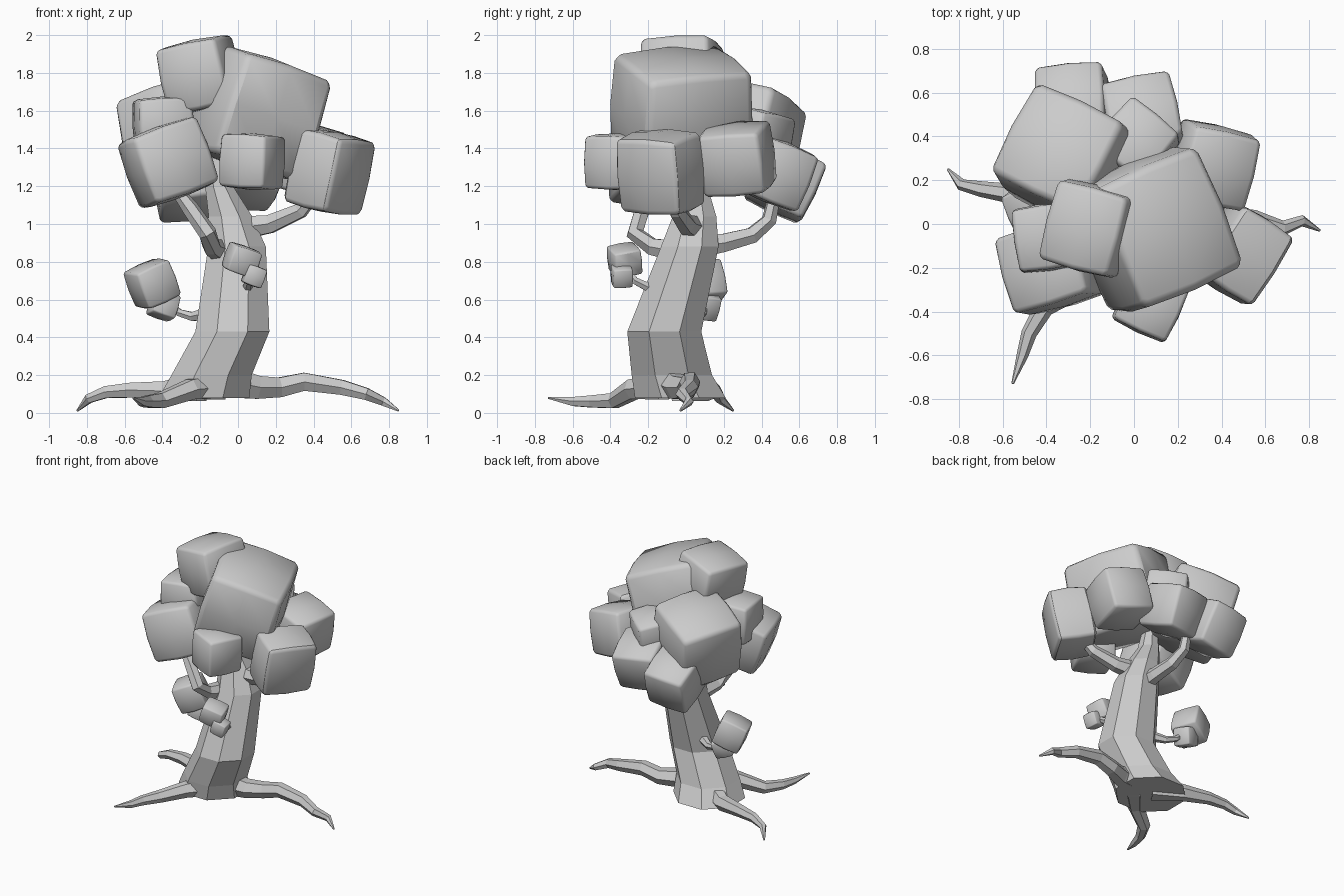
import bpy, bmesh
from math import radians, sin, cos, pi
from mathutils import Vector, Euler

if "Cube" in bpy.data.objects:
    bpy.data.objects.remove(bpy.data.objects["Cube"])


def finish(name, bm, smooth=None):
    bmesh.ops.recalc_face_normals(bm, faces=bm.faces)
    mesh = bpy.data.meshes.new(name)
    bm.to_mesh(mesh)
    bm.free()
    ob = bpy.data.objects.new(name, mesh)
    bpy.context.collection.objects.link(ob)
    if smooth:
        bpy.ops.object.select_all(action='DESELECT')
        ob.select_set(True)
        bpy.context.view_layer.objects.active = ob
        bpy.ops.object.shade_smooth_by_angle(angle=radians(smooth))
    return ob


def tube(name, path, sides, level=False):
    """Faceted limb; path points are (x, y, z, radius)."""
    bm = bmesh.new()
    pts = [Vector(p[:3]) for p in path]
    rings, u = [], None
    for i, p in enumerate(pts):
        d = (pts[min(i + 1, len(pts) - 1)] - pts[max(i - 1, 0)]).normalized()
        if level:
            d = Vector((0, 0, 1))
        if u is None:
            u = Vector((0, 0, 1)) if abs(d.z) < 0.8 else Vector((1, 0, 0))
        u = (u - d * u.dot(d)).normalized()
        v = d.cross(u)
        r = path[i][3]
        rings.append([bm.verts.new(p + r * (u * cos(a) + v * sin(a)))
                      for a in (2 * pi * (k + 0.5) / sides for k in range(sides))])
    for a, b in zip(rings, rings[1:]):
        for k in range(sides):
            j = (k + 1) % sides
            bm.faces.new((a[k], a[j], b[j], b[k]))
    bm.faces.new(rings[0])
    bm.faces.new(rings[-1])
    return finish(name, bm)


def leaf_block(name, centre, half, tilt):
    """Bulging box with softened edges; half is (x, y, z)."""
    bm = bmesh.new()
    bmesh.ops.create_cube(bm, size=2)
    bmesh.ops.subdivide_edges(bm, edges=bm.edges[:], cuts=3, use_grid_fill=True)
    rot = Euler([radians(t) for t in tilt], 'ZYX').to_matrix()
    for v in bm.verts:
        p = Vector([c * 1.75 if abs(c) < 0.75 else c for c in v.co])
        p /= sum(abs(c) ** 6.5 for c in p) ** (1 / 6.5)
        v.co = rot @ Vector([a * b for a, b in zip(p, half)]) + Vector(centre)
    return finish(name, bm, 30)


# Trunk
tube("trunk", [(-.18, -.03, .08, .26), (-.14, -.075, .2, .23), (-.03, -.115, .43, .212),
               (-.005, .02, .88, .165), (-.04, .045, 1.04, .125), (-.1, .04, 1.2, .08),
               (-.12, .04, 1.4, .05)], 8, level=True)

# Roots
roots = {
    "right": [(-.08, -.09, .17, .1), (.1, -.04, .135, .07), (.22, .01, .135, .06),
              (.35, .02, .165, .055), (.55, .02, .135, .045), (.68, -.02, .1, .036),
              (.77, .015, .06, .026), (.85, -.03, .012, .006)],
    "left": [(-.2, -.03, .14, .09), (-.38, .09, .115, .06), (-.57, .14, .12, .045),
             (-.7, .16, .11, .036), (-.79, .18, .075, .027), (-.85, .25, .012, .006)],
    "front": [(-.1, -.12, .14, .08), (-.25, -.28, .125, .06), (-.41, -.38, .065, .046),
              (-.48, -.5, .06, .036), (-.51, -.6, .06, .027), (-.555, -.73, .08, .006)],
}
for side, path in roots.items():
    tube(side + "_root", path, 6)

# Branches into the crown and twigs lower down
branches = {
    "left_branch": [(-.08, 0, .85, .07), (-.14, -.18, .88, .05), (-.16, -.27, .95, .048),
                    (-.25, -.23, 1.08, .045), (-.34, -.2, 1.2, .03)],
    "right_branch": [(.02, .04, .98, .07), (.17, 0, 1.0, .055), (.33, -.05, 1.07, .045),
                     (.44, -.1, 1.2, .03)],
    "back_branch": [(-.02, .06, .88, .07), (-.03, .2, .9, .055), (-.06, .35, .94, .048),
                    (-.09, .44, 1.02, .042), (-.1, .48, 1.2, .03)],
    "left_twig": [(-.1, -.02, .54, .045), (-.24, .06, .51, .027), (-.31, .09, .53, .022),
                  (-.42, .1, .62, .015)],
    "front_twig": [(.04, -.06, .64, .045), (.05, -.2, .665, .027), (.06, -.27, .7, .022),
                   (.04, -.33, .78, .015)],
}
for name, path in branches.items():
    tube(name, path, 6)

# Foliage blocks: name, centre, half sizes, tilt in degrees
blocks = [
    ("crown_main", (.085, -.025, 1.59), (.29, .325, .305), (-2, 18, 23)),
    ("crown_top", (-.2, -.02, 1.79), (.185, .203, .19), (0, -12, -15)),
    ("crown_back_left", (-.305, .295, 1.46), (.255, .255, .265), (-15, -12, -28)),
    ("crown_left", (-.395, -.06, 1.52), (.155, .155, .155), (0, -3, 8)),
    ("crown_front_left", (-.37, -.19, 1.325), (.205, .195, .2), (0, -20, 16)),
    ("crown_front", (.075, -.365, 1.33), (.143, .145, .15), (0, 3, -25)),
    ("crown_right", (.485, -.135, 1.275), (.155, .2, .215), (4, 12, -33)),
    ("crown_back_right", (.36, .27, 1.345), (.175, .183, .18), (7, 12, -14)),
    ("crown_back", (.035, .475, 1.275), (.175, .175, .17), (-22, 0, 12)),
    ("crown_back_low", (-.275, .525, 1.225), (.17, .175, .175), (-25, -8, 2)),
    ("crown_back_upper", (.01, .365, 1.45), (.155, .155, .16), (-12, 0, -40)),
    ("left_tuft", (-.455, .08, .685), (.11, .11, .11), (12, -20, 25)),
    ("left_tuft_small", (-.395, .1, .57), (.07, .07, .07), (-15, 15, 20)),
    ("front_tuft", (.02, -.325, .81), (.085, .08, .075), (5, 20, 15)),
    ("front_tuft_small", (.085, -.34, .725), (.055, .055, .055), (0, 20, 10)),
]
for name, centre, half, tilt in blocks:
    leaf_block(name, centre, half, tilt)
